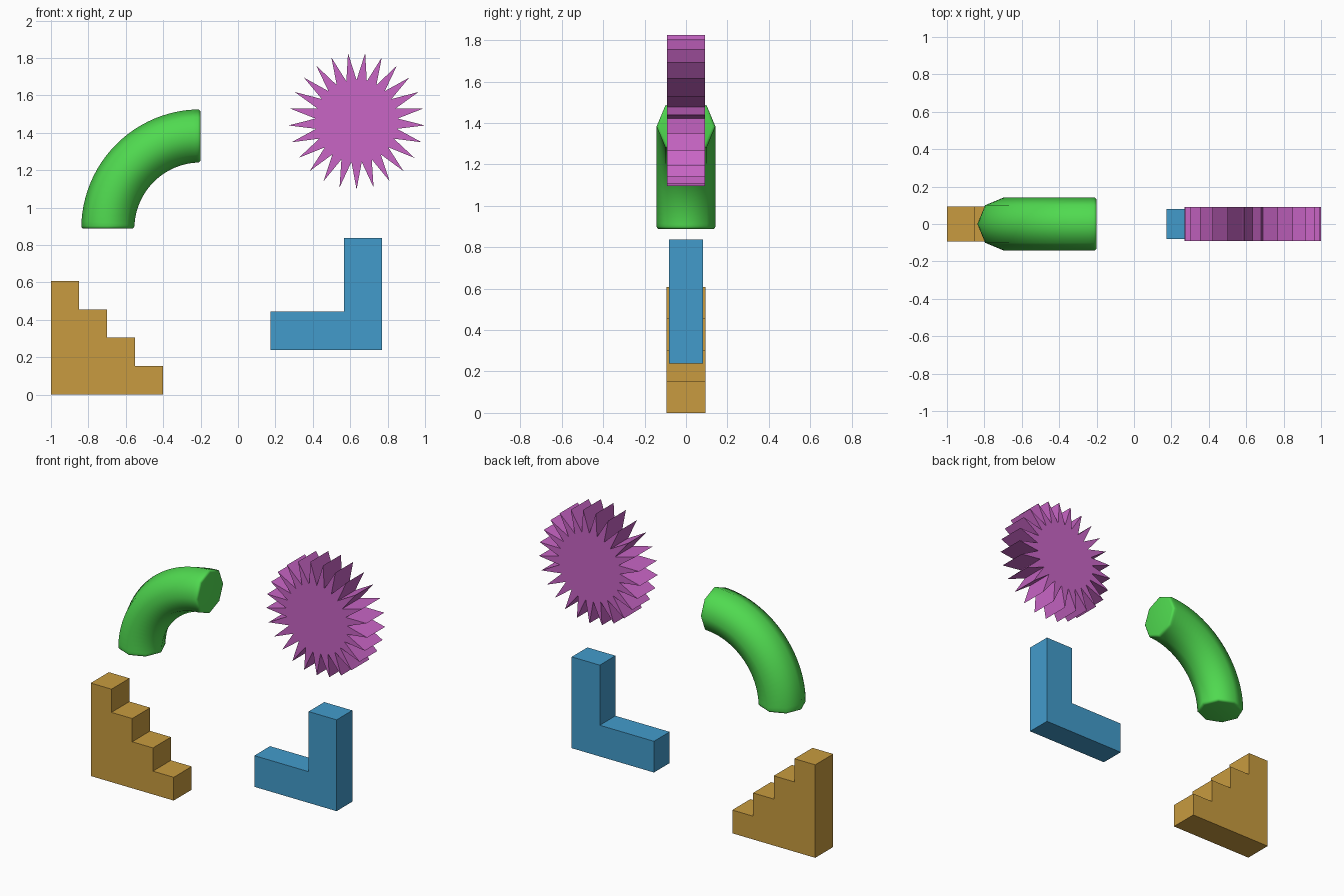
import bpy, bmesh
from math import sin, cos, pi

if "Cube" in bpy.data.objects:
    bpy.data.objects.remove(bpy.data.objects["Cube"])


def finish(bm, name, color, smooth=False):
    bmesh.ops.recalc_face_normals(bm, faces=bm.faces)
    for f in bm.faces:
        f.smooth = smooth
    mesh = bpy.data.meshes.new(name)
    bm.to_mesh(mesh)
    bm.free()
    mat = bpy.data.materials.new(name + "_color")
    mat.diffuse_color = (*color, 1)
    mat.use_nodes = True
    mat.node_tree.nodes["Principled BSDF"].inputs["Base Color"].default_value = mat.diffuse_color
    mesh.materials.append(mat)
    obj = bpy.data.objects.new(name, mesh)
    bpy.context.collection.objects.link(obj)
    return obj


def prism(name, profile, half_depth, color):
    """Extrude an x-z outline symmetrically along y."""
    bm = bmesh.new()
    face = bm.faces.new([bm.verts.new((x, -half_depth, z)) for x, z in profile])
    new = bmesh.ops.extrude_face_region(bm, geom=[face], use_keep_orig=True)["geom"]
    verts = [g for g in new if isinstance(g, bmesh.types.BMVert)]
    bmesh.ops.translate(bm, verts=verts, vec=(0, 2 * half_depth, 0))
    return finish(bm, name, color)


# Staircase: four equal steps descending to the right
steps, run, rise = 4, 0.15, 0.152
outline = [(-1 + steps * run, 0), (-1, 0)]
for i in range(steps):
    z = (steps - i) * rise
    outline += [(-1 + i * run, z), (-1 + (i + 1) * run, z)]
prism("staircase", outline, 0.093, (0.58, 0.33, 0.05))

# L-shaped block
prism("l_block",
      [(0.175, 0.239), (0.77, 0.239), (0.77, 0.836), (0.567, 0.836),
       (0.567, 0.443), (0.175, 0.443)],
      0.081, (0.055, 0.33, 0.6))

# Spiky wheel: 25 points, one straight down
points, outer, inner = 25, 0.366, 0.22
star = []
for i in range(2 * points):
    r = inner if i % 2 else outer
    a = -pi / 2 + i * pi / points
    star.append((0.634 + r * cos(a), 1.462 + r * sin(a)))
prism("spiky_wheel", star, 0.092, (0.58, 0.13, 0.56))

# Pipe elbow: octagonal section swept a quarter turn, rounded end rims
bend, tube, sides, segments = 0.496, 0.142, 8, 24
bm = bmesh.new()
rings = []
for i in range(segments + 1):
    a = pi / 2 + i * pi / 2 / segments
    ring = []
    for j in range(sides):
        t = 2 * pi * j / sides
        d = bend + tube * cos(t)
        ring.append(bm.verts.new((-0.2 + d * cos(a), tube * sin(t), 0.887 + d * sin(a))))
    rings.append(ring)
for r0, r1 in zip(rings, rings[1:]):
    for j in range(sides):
        k = (j + 1) % sides
        bm.faces.new((r0[j], r0[k], r1[k], r1[j]))
caps = [bm.faces.new(rings[0]), bm.faces.new(rings[-1])]
bmesh.ops.recalc_face_normals(bm, faces=bm.faces)
rims = [e for f in caps for e in f.edges]
bmesh.ops.bevel(bm, geom=rims, offset=0.014, segments=3, profile=0.5, affect='EDGES')
finish(bm, "pipe_elbow", (0.08, 0.7, 0.08), smooth=True)
